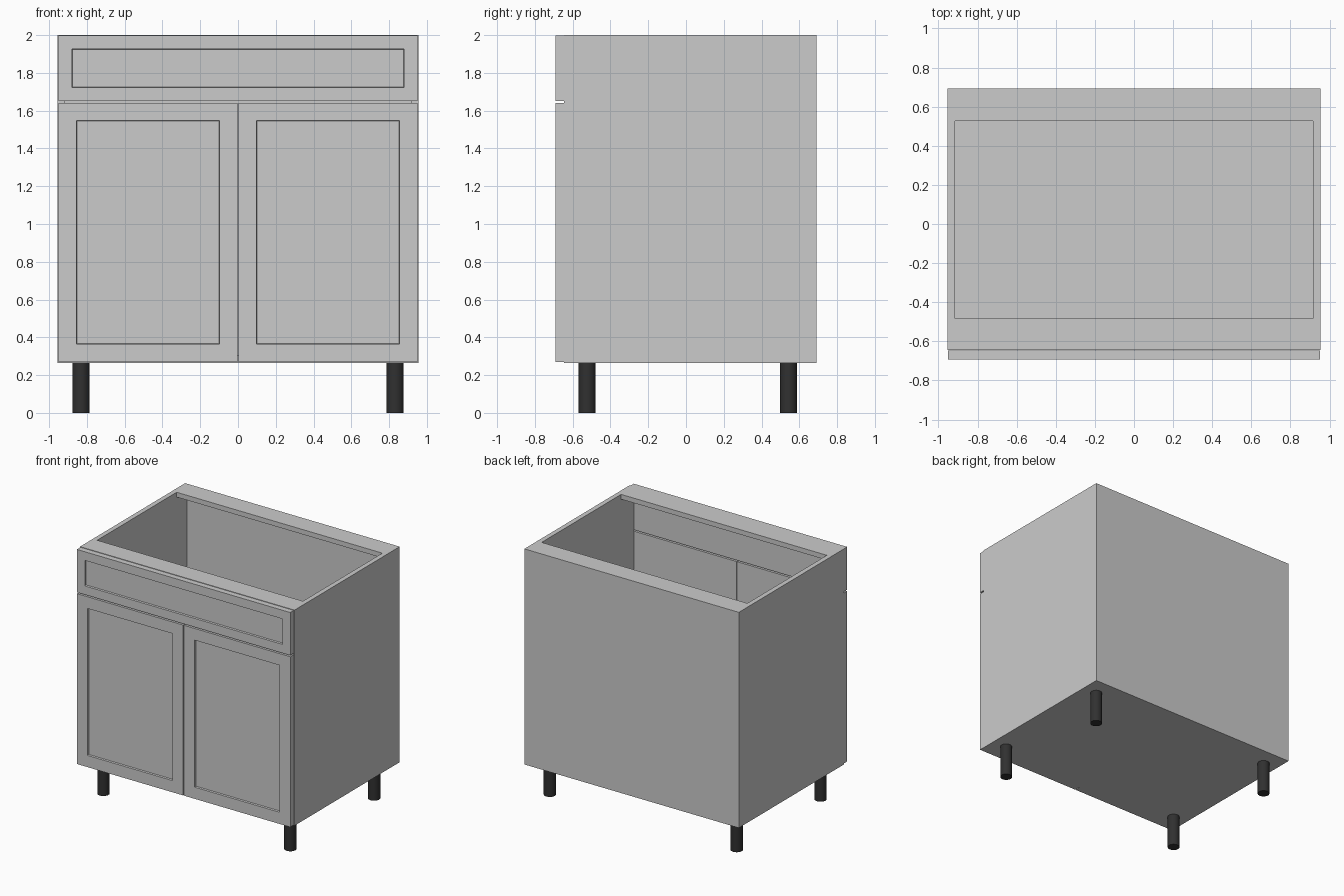
import bpy, bmesh
from mathutils import Matrix, Vector

if "Cube" in bpy.data.objects:
    bpy.data.objects.remove(bpy.data.objects["Cube"])


def box(name, x0, x1, y0, y1, z0, z1, inset=0.0):
    """Box from its limits; inset > 0 cuts a recessed panel into the -y face."""
    bm = bmesh.new()
    size = Vector((x1 - x0, y1 - y0, z1 - z0))
    mid = Vector((x0 + x1, y0 + y1, z0 + z1)) / 2
    bmesh.ops.create_cube(bm, size=1, matrix=Matrix.Translation(mid) @ Matrix.Diagonal(size).to_4x4())
    bm.normal_update()
    if inset:
        front = [f for f in bm.faces if f.normal.y < -0.9]
        bmesh.ops.inset_region(bm, faces=front, thickness=inset)
        bmesh.ops.inset_region(bm, faces=front, thickness=0.004)
        bmesh.ops.translate(bm, verts=front[0].verts[:], vec=(0, 0.014, 0))
    me = bpy.data.meshes.new(name)
    bm.to_mesh(me)
    bm.free()
    ob = bpy.data.objects.new(name, me)
    bpy.context.collection.objects.link(ob)
    return ob


W, T = 0.955, 0.039             # half width, board thickness
FRONT, BACK = -0.645, 0.692     # carcass depth limits
Z0, Z1 = 0.265, 2.0
IN = W - T

# Carcass: sides, floor, back and two top stretchers (open top and front)
box("side_left", -W, -IN, FRONT, BACK, Z0, Z1)
box("side_right", IN, W, FRONT, BACK, Z0, Z1)
box("floor_panel", -IN, IN, FRONT, BACK, Z0, Z0 + T)
box("back_panel", -IN, IN, BACK - 0.035, BACK, Z0 + T, Z1 - T)
box("back_stretcher", -IN, IN, 0.528, BACK, Z1 - T, Z1)
box("front_stretcher", -IN, IN, FRONT, -0.483, Z1 - T, Z1)

# Shaker fronts: two doors and one drawer front
FY0, FY1 = -0.692, -0.647
box("door_left", -0.95, -0.003, FY0, FY1, 0.27, 1.641, 0.133)
box("door_right", 0.003, 0.95, FY0, FY1, 0.27, 1.641, 0.133)
box("drawer_front", -0.95, 0.95, FY0, FY1, 1.652, 1.997, 0.099)

# Round black legs
black = bpy.data.materials.new("leg_black")
black.diffuse_color = (0.03, 0.03, 0.03, 1)
black.use_nodes = True
black.node_tree.nodes["Principled BSDF"].inputs["Base Color"].default_value = black.diffuse_color
for yname, y in (("front", -0.523), ("back", 0.543)):
    for xname, x in (("left", -0.832), ("right", 0.832)):
        bpy.ops.mesh.primitive_cylinder_add(vertices=32, radius=0.045, depth=Z0,
                                            location=(x, y, Z0 / 2))
        leg = bpy.context.object
        leg.name = f"leg_{yname}_{xname}"
        leg.data.materials.append(black)
        bpy.ops.object.shade_smooth_by_angle()
